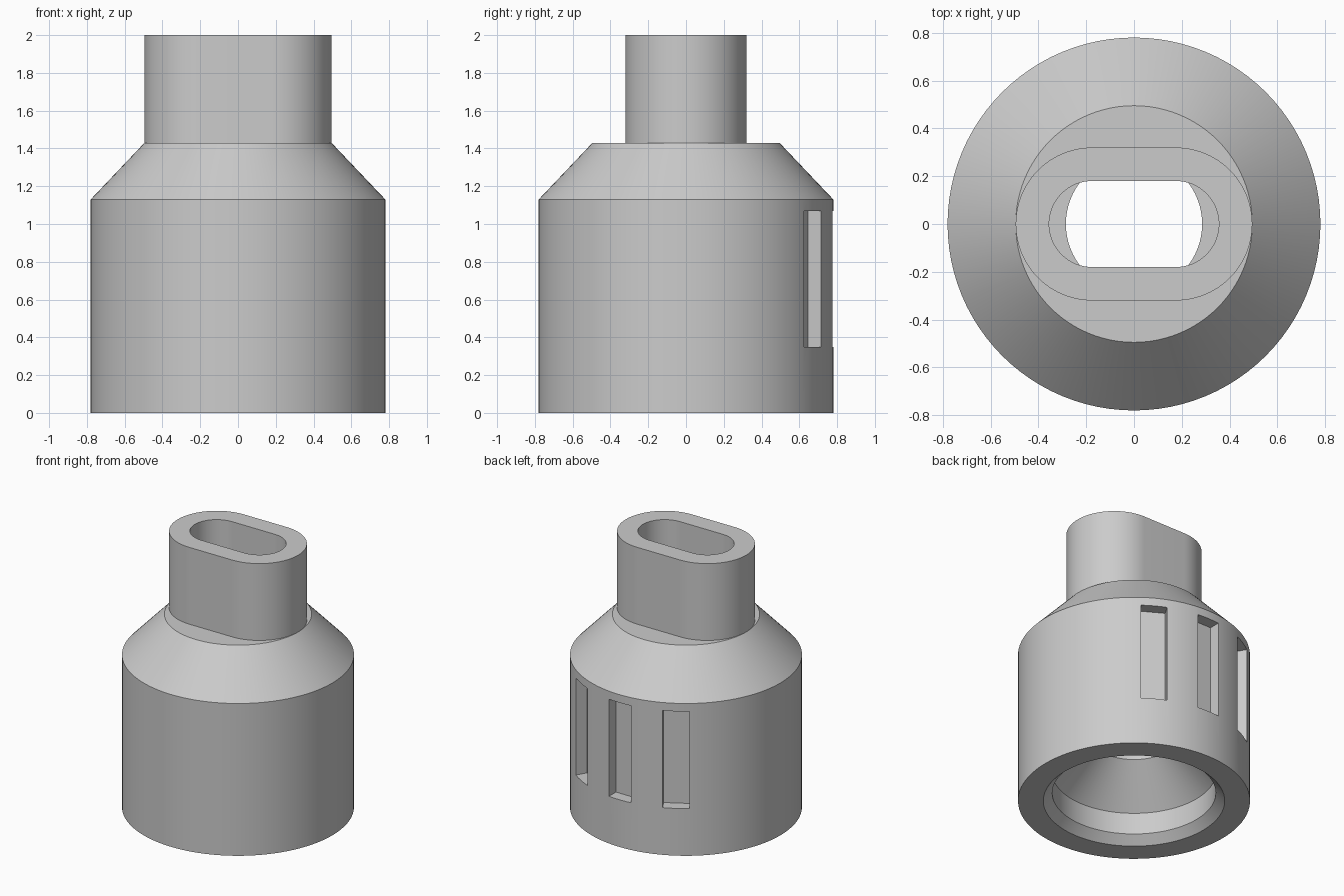
import bpy, bmesh
from math import pi, cos, sin, radians
from mathutils import Matrix, Vector

default = bpy.data.objects.get("Cube")
if default:
    bpy.data.objects.remove(default, do_unlink=True)

SEGMENTS = 96
SHOULDER_Z = 1.43
TOP_Z = 2.0

grey = bpy.data.materials.new("plain grey")
grey.use_nodes = True
colour = (0.6, 0.6, 0.6, 1)
grey.diffuse_color = colour
grey.node_tree.nodes["Principled BSDF"].inputs["Base Color"].default_value = colour


def make_object(name, bm):
    bmesh.ops.recalc_face_normals(bm, faces=bm.faces)
    mesh = bpy.data.meshes.new(name)
    bm.to_mesh(mesh)
    bm.free()
    obj = bpy.data.objects.new(name, mesh)
    bpy.context.collection.objects.link(obj)
    mesh.materials.append(grey)
    return obj


def bridge_loops(bm, loops):
    """Join a closed series of equal rings with quads."""
    for a, b in zip(loops, loops[1:] + loops[:1]):
        n = len(a)
        for i in range(n):
            j = (i + 1) % n
            bm.faces.new((a[i], a[j], b[j], b[i]))


def ring(bm, radius, z, straight=0):
    """Circle, or a slot outline when straight is the half length of its flats."""
    verts = []
    half = SEGMENTS // 2
    for side, start in ((1, -pi / 2), (-1, pi / 2)):
        for i in range(half + (1 if straight else 0)):
            a = start + pi * i / half
            verts.append(bm.verts.new((side * straight + radius * cos(a),
                                       radius * sin(a), z)))
    return verts


# Body: round sleeve with sloped shoulder, chamfered mouth and stepped bore
bm = bmesh.new()
profile = [(0.61, 0), (0.78, 0), (0.78, 1.13), (0.495, SHOULDER_Z),
           (0.285, SHOULDER_Z), (0.285, 0.485), (0.55, 0.22), (0.55, 0.06)]
bridge_loops(bm, [ring(bm, r, z) for r, z in profile])
body = make_object("body", bm)

# Neck: oblong tube
bm = bmesh.new()
FLAT = 0.175
bridge_loops(bm, [ring(bm, r, z, FLAT) for r, z in
                  ((0.32, SHOULDER_Z), (0.32, TOP_Z), (0.18, TOP_Z), (0.18, SHOULDER_Z))])
neck = make_object("neck", bm)

# Cutter: three upright pockets across the back
FLOOR, REACH, WIDTH, LOW, HIGH = 0.693, 0.9, 0.18, 0.35, 1.07
bm = bmesh.new()
for angle in (60, 90, 120):
    matrix = (Matrix.Rotation(radians(angle), 4, "Z")
              @ Matrix.Translation(Vector(((FLOOR + REACH) / 2, 0, (LOW + HIGH) / 2)))
              @ Matrix.Diagonal((REACH - FLOOR, WIDTH, HIGH - LOW, 1)))
    bmesh.ops.create_cube(bm, size=1, matrix=matrix)
cutter = make_object("pocket_cutter", bm)
cutter.hide_render = True
cutter.display_type = "WIRE"

# Cut the pockets, then drop the cutter
bpy.context.view_layer.objects.active = body
cut = body.modifiers.new("pockets", "BOOLEAN")
cut.operation = "DIFFERENCE"
cut.solver = "EXACT"
cut.object = cutter
bpy.ops.object.modifier_apply(modifier=cut.name)
bpy.data.objects.remove(cutter, do_unlink=True)

# Smooth the round walls and keep edges crisp
bpy.ops.object.select_all(action="DESELECT")
for obj in (body, neck):
    obj.select_set(True)
bpy.context.view_layer.objects.active = body
bpy.ops.object.shade_smooth_by_angle(angle=radians(30))
